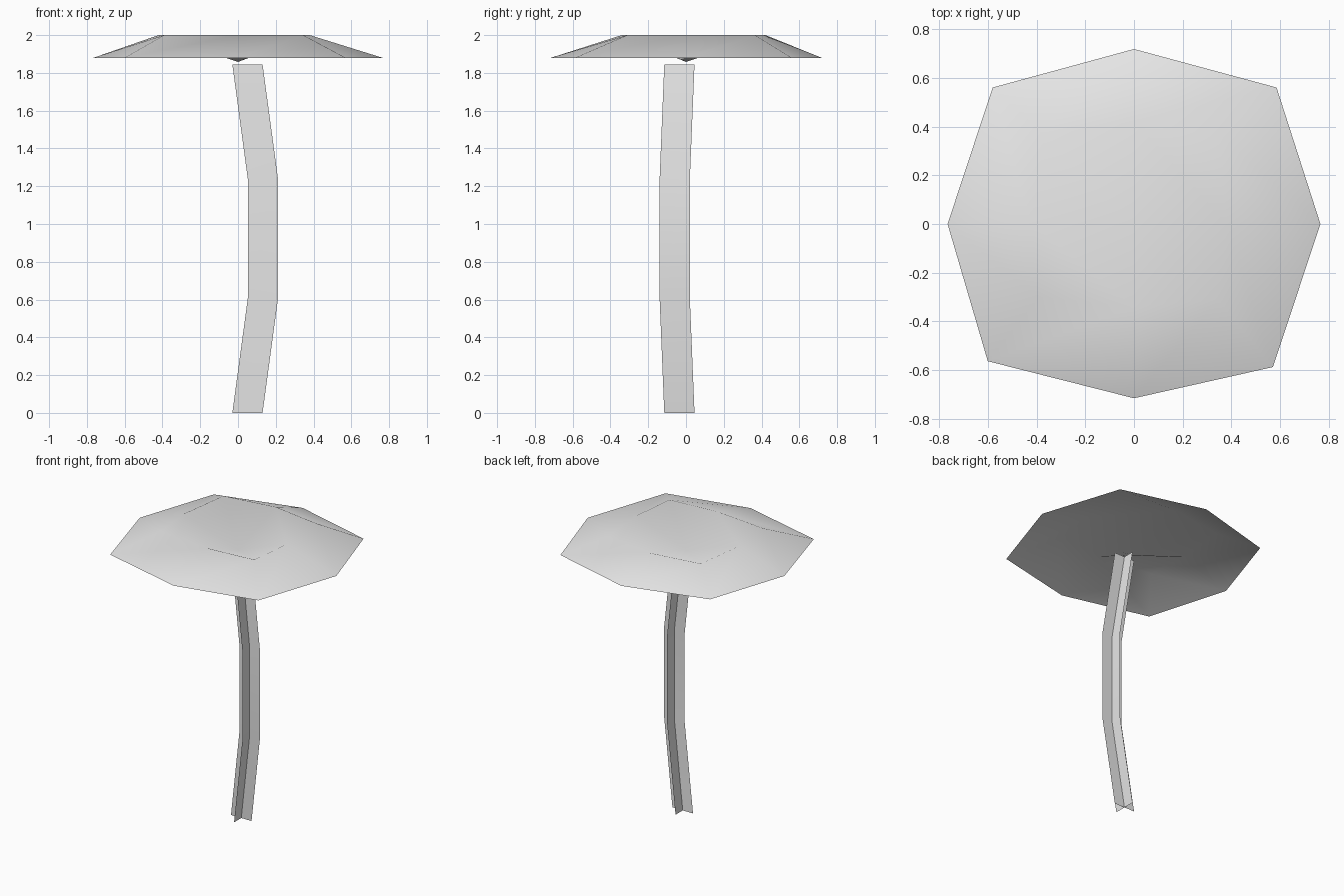
import bpy, bmesh
from mathutils import Vector

cube = bpy.data.objects.get("Cube")
if cube:
    bpy.data.objects.remove(cube, do_unlink=True)

# Single flat material
grey = bpy.data.materials.new("light_grey")
grey.use_nodes = True
colour = (0.8, 0.8, 0.8, 1)
grey.diffuse_color = colour
grey.node_tree.nodes["Principled BSDF"].inputs["Base Color"].default_value = colour


def finish(bm, name):
    """Turn a bmesh into a smooth-shaded object."""
    for face in bm.faces:
        face.smooth = True
    mesh = bpy.data.meshes.new(name)
    bm.to_mesh(mesh)
    bm.free()
    mesh.materials.append(grey)
    obj = bpy.data.objects.new(name, mesh)
    bpy.context.collection.objects.link(obj)
    return obj


# Cap: sloping eight-sided skirt around a funnel-shaped middle
RIM_Z, RIDGE_Z, DIP_Z = 1.88, 2.0, 1.858
rim_xy = [(0.765, 0), (0.585, 0.56), (0, 0.718), (-0.58, 0.56),
          (-0.765, 0), (-0.6, -0.563), (0, -0.715), (0.57, -0.587)]
ridge_xy = [(0.38, 0), (0.35, 0.365), (0, 0.42), (-0.37, 0.365),
            (-0.42, 0), (-0.39, -0.3), (0, -0.34), (0.345, -0.31)]

bm = bmesh.new()
rim = [bm.verts.new((x, y, RIM_Z)) for x, y in rim_xy]
ridge = [bm.verts.new((x, y, RIDGE_Z)) for x, y in ridge_xy]
dip = bm.verts.new((0, 0, DIP_Z))
for i in range(8):
    j = (i + 1) % 8
    bm.faces.new((rim[i], rim[j], ridge[j], ridge[i]))
for i in range(0, 8, 2):
    side_a, corner, side_b = ridge[i], ridge[i + 1], ridge[(i + 2) % 8]
    if i % 4 == 0:      # flat corner beside a steep inner face
        bm.faces.new((dip, side_a, side_b))
        bm.faces.new((side_a, corner, side_b))
    else:               # fold running from the dip to the corner
        bm.faces.new((dip, side_a, corner))
        bm.faces.new((dip, corner, side_b))
finish(bm, "cap")

# Stem: two crossed ribbons following the same bent path
HALF_WIDTH = 0.08
path = [Vector(p) for p in ((0.05, -0.035, 0), (0.133, -0.06, 0.615),
                            (0.133, -0.06, 1.23), (0.05, -0.035, 1.845))]


def ribbon(name, direction):
    offset = Vector(direction) * HALF_WIDTH
    strip = bmesh.new()
    rows = [(strip.verts.new(p - offset), strip.verts.new(p + offset)) for p in path]
    for low, high in zip(rows, rows[1:]):
        strip.faces.new((low[0], low[1], high[1], high[0]))
    return finish(strip, name)


ribbon("stem_wide_ribbon", (1, 0, 0))
ribbon("stem_cross_ribbon", (0, 1, 0))
